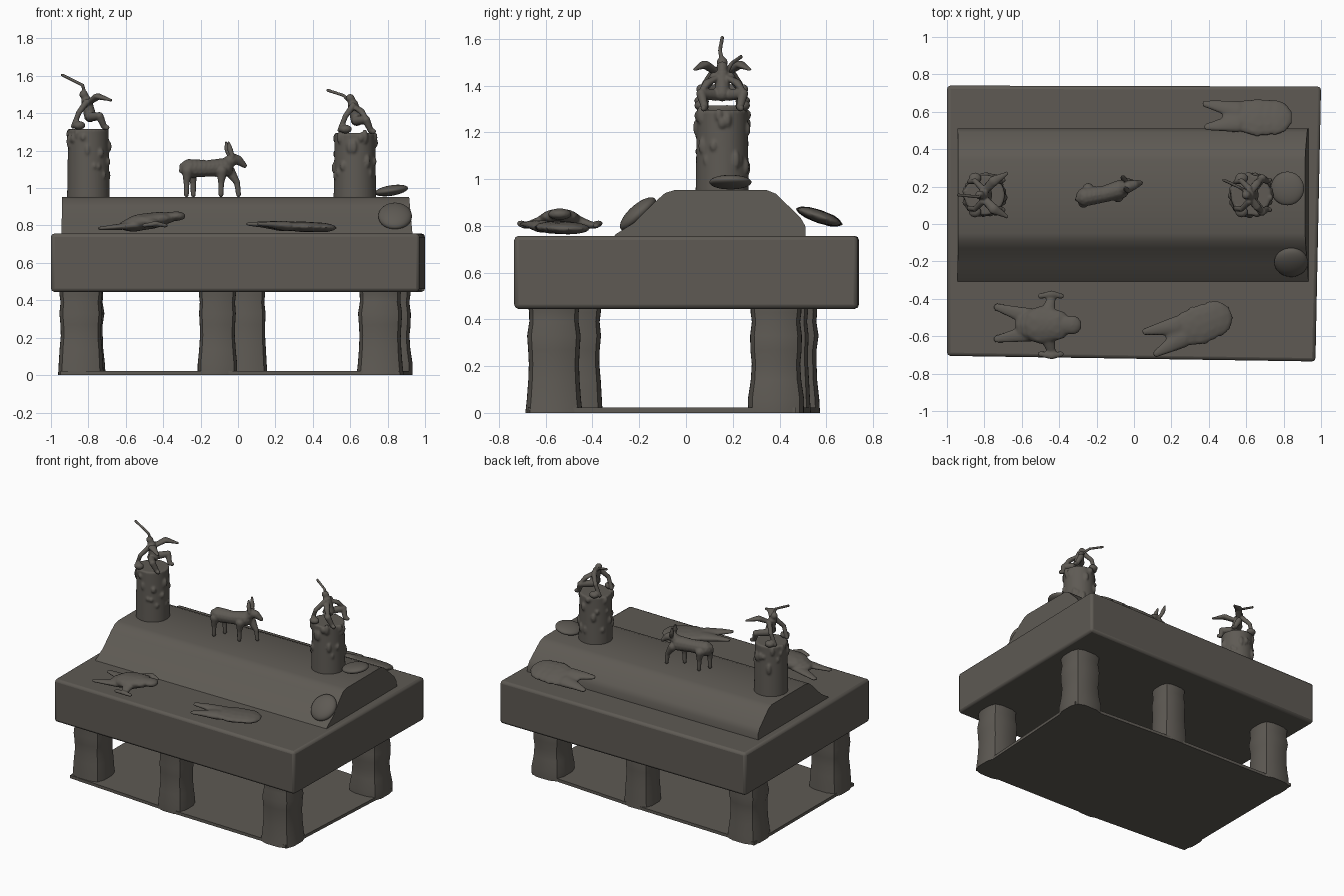
import bpy, bmesh, math, random
from mathutils import Vector, Matrix

if "Cube" in bpy.data.objects:
    bpy.data.objects.remove(bpy.data.objects["Cube"])

random.seed(4)
stone = bpy.data.materials.new("dark_stone")
stone.diffuse_color = (0.112, 0.102, 0.088, 1)
stone.use_nodes = True
stone.node_tree.nodes["Principled BSDF"].inputs["Base Color"].default_value = stone.diffuse_color


def finish(name, bm, bevel=0, voxel=0, angle=40):
    """Turn a bmesh into a named, shaded object with optional modifiers."""
    bmesh.ops.recalc_face_normals(bm, faces=bm.faces)
    me = bpy.data.meshes.new(name)
    bm.to_mesh(me)
    bm.free()
    ob = bpy.data.objects.new(name, me)
    bpy.context.collection.objects.link(ob)
    me.materials.append(stone)
    if bevel:
        m = ob.modifiers.new("bevel", 'BEVEL')
        m.width, m.segments = bevel, 2
    if voxel:
        m = ob.modifiers.new("fuse", 'REMESH')
        m.mode, m.voxel_size, m.use_smooth_shade = 'VOXEL', voxel, True
        m = ob.modifiers.new("soften", 'SMOOTH')
        m.factor, m.iterations = 0.5, 2
    else:
        bpy.ops.object.select_all(action='DESELECT')
        ob.select_set(True)
        bpy.context.view_layer.objects.active = ob
        bpy.ops.object.shade_smooth_by_angle(angle=math.radians(angle))
    return ob


def loft(bm, rings):
    """Skin a list of equal-length point rings and cap both ends."""
    vs = [[bm.verts.new(p) for p in r] for r in rings]
    n = len(vs[0])
    for a, b in zip(vs, vs[1:]):
        for i in range(n):
            bm.faces.new((a[i], a[(i + 1) % n], b[(i + 1) % n], b[i]))
    bm.faces.new(vs[0])
    bm.faces.new(vs[-1])


def ball(bm, c, s, sub=2, rot=Matrix()):
    mat = Matrix.Translation(c) @ rot @ Matrix.Diagonal((*s, 1))
    bmesh.ops.create_icosphere(bm, subdivisions=sub, radius=1, matrix=mat)


def limb(bm, pts, flat=1.0):
    """Tapered limb: overlapping balls along (x, y, z, radius) points."""
    for a, b in zip(pts, pts[1:]):
        pa, pb = Vector(a[:3]), Vector(b[:3])
        n = max(2, int((pb - pa).length / (0.45 * min(a[3], b[3]))))
        for i in range(n + 1):
            t = i / n
            r = a[3] + (b[3] - a[3]) * t
            ball(bm, pa.lerp(pb, t), (r, r, max(r * flat, 0.008) if flat < 1 else r))


# Table slab, slightly out of square
bm = bmesh.new()
corners = [(-1, -.705), (.97, -.735), (1, .735), (-1, .74)]
loft(bm, [[(x, y, z) for x, y in corners] for z in (.445, .757)])
finish("table_slab", bm, bevel=.018)

# Raised ridge on the slab, extruded along x
profile = [(-.32, .74), (-.30, .765), (-.22, .815), (-.13, .905), (-.09, .94), (-.05, .953),
           (.345, .953), (.385, .937), (.49, .835), (.51, .80), (.512, .74)]
bm = bmesh.new()
loft(bm, [[(x0 + (.953 - z) * k, y, z) for y, z in profile]
          for x0, k in ((-.94, -.02), (.915, .09))])
finish("ridge", bm, angle=45)

# Thin floor plate joining the legs
floor = [(-.95, -.59), (-.1, -.65), (.86, -.675), (.925, .47), (.05, .53), (-.945, .56)]
bm = bmesh.new()
loft(bm, [[(x, y, z) for x, y in floor] for z in (0, .022)])
finish("floor_plate", bm)

# Six rough legs
legs = [(-.84, -.475, .118), (-.11, -.555, .102), (.76, -.565, .118),
        (-.83, .455, .115), (.05, .43, .1), (.81, .385, .118)]
for n, (cx, cy, h) in enumerate(legs):
    bm = bmesh.new()
    rings = []
    for z, s in ((0, 1.05), (.06, 1.03), (.14, .97), (.21, .93), (.27, .95),
                 (.33, .98), (.39, .90), (.43, .95), (.46, .96)):
        s *= random.uniform(.97, 1.03)
        ring = []
        for i in range(16):
            a = math.tau * i / 16
            c, d = math.cos(a), math.sin(a)
            k = h * s / (c ** 4 + d ** 4) ** .25     # rounded square
            ring.append((cx + c * k, cy + d * k * .97, z))
        rings.append(ring)
    loft(bm, rings)
    finish("leg_%d" % (n + 1), bm, angle=50)

# Two candles with wax drips
candles = [("left", -.80, .155, 1.315), ("right", .625, .155, 1.295)]
for side, cx, cy, top in candles:
    bm = bmesh.new()
    h = top - .94
    bmesh.ops.create_cone(bm, cap_ends=True, segments=40, radius1=.114, radius2=.108, depth=h,
                          matrix=Matrix.Translation((cx, cy, .94 + h / 2)))
    for i in range(26):
        a = math.tau * (i * .618)
        z = top - .02 - random.random() ** 1.3 * .23
        r = random.uniform(.012, .02)
        ball(bm, (cx + .106 * math.cos(a), cy + .106 * math.sin(a), z),
             (r, r, r * random.uniform(1.2, 2.4)))
    finish(side + "_candle", bm, voxel=.007)


# Crouching winged figures holding a pole on the candles
def figure(name, loc, pole, wing, lean):
    bm = bmesh.new()
    limb(bm, [(.01, 0, .07, .034), (lean, 0, .15, .03)])                  # torso
    limb(bm, [(lean, 0, .16, .02), (lean - .015, 0, .185, .024)])         # head
    for s in (-1, 1):
        limb(bm, [(.01, s * .03, .065, .026), (.06, s * .09, .07, .022),
                  (.085, s * .075, .012, .016), (.1, s * .08, .008, .014)])   # legs
        limb(bm, [(lean, s * .035, .145, .018), (-.05, s * .075, .09, .015),
                  (-.08, s * .07, .015, .014)])                           # arms
        limb(bm, [(lean + .01, s * .02, .14, .02), *[(x, s * y, z, r) for x, y, z, r in wing]], .6)
        ball(bm, (-.05, s * .09, .02), (.035, .03, .024))                 # feet mounds
    limb(bm, [(lean, .01, .15, .012), (*pole[0], .009), (*pole[1], .009)])    # pole
    ob = finish(name, bm, voxel=.005)
    ob.location = loc


figure("left_winged_figure", (-.80, .155, 1.315), [(-.03, -.01, .235), (-.14, 0, .29)],
       [(.05, .075, .175, .028), (.12, .115, .155, .01)], -.01)
figure("right_winged_figure", (.625, .155, 1.295), [(-.06, .04, .2), (-.145, .08, .228)],
       [(.03, .06, .12, .022), (.06, .09, .08, .012)], -.01)

# Standing long-eared animal between the candles
bm = bmesh.new()
limb(bm, [(-.26, .145, 1.105, .052), (-.16, .16, 1.105, .046), (-.075, .185, 1.11, .052)])
limb(bm, [(-.07, .187, 1.12, .04), (-.03, .2, 1.155, .033), (.0, .21, 1.15, .026), (.035, .22, 1.12, .014)])
for x, y, k in ((-.27, .115, -.005), (-.245, .19, .005), (-.085, .145, -.005), (-.045, .22, .04)):
    limb(bm, [(x, y, 1.09, .03), (x + k, y, 1.03, .017), (x + k * 1.2, y, .965, .014)])
for x, y in ((-.03, .175), (-.045, .235)):
    limb(bm, [(x, y, 1.17, .012), (x - .012, y + .01, 1.205, .016), (x - .02, y + .02, 1.245, .007)])
limb(bm, [(-.30, .135, 1.12, .014), (-.308, .13, 1.09, .009)])
finish("standing_animal", bm, voxel=.006)


# Flat offerings with two prongs, modelled pointing left and then placed
def offering(name, loc, rot):
    bm = bmesh.new()
    limb(bm, [(.14, 0, 0, .1), (.05, 0, 0, .108), (-.06, .01, 0, .085)], .27)
    limb(bm, [(-.06, .04, 0, .055), (-.15, .06, .005, .036), (-.225, .075, .005, .022)], .5)
    limb(bm, [(-.06, -.03, 0, .055), (-.15, -.045, .005, .036), (-.215, -.055, .005, .022)], .5)
    ob = finish(name, bm, voxel=.008)
    ob.location = loc
    ob.rotation_euler = [math.radians(a) for a in rot]


offering("back_offering", (.61, .57, .84), (-19, 0, 0))
offering("front_offering", (.30, -.56, .795), (0, 2, 22))

# Shelled creature lying on the front left
bm = bmesh.new()
limb(bm, [(-.56, -.54, .80, .08), (-.49, -.54, .822, .105), (-.42, -.54, .838, .085)], .42)
limb(bm, [(-.40, -.54, .845, .05), (-.33, -.54, .85, .052)], .5)           # head
for s in (-1, 1):
    limb(bm, [(-.46, -.54 + s * .07, .82, .04), (-.44, -.54 + s * .145, .80, .022)], .6)
    limb(bm, [(-.50, -.54 + s * .155, .80, .016), (-.44, -.54 + s * .165, .81, .02),
              (-.39, -.54 + s * .155, .80, .016)], .7)                     # flippers
    limb(bm, [(-.55, -.54 + s * .04, .80, .05), (-.73, -.54 + s * .085 + .01, .785, .022)], .45)
finish("shelled_creature", bm, voxel=.007)

# Two smooth round stones
bm = bmesh.new()
ball(bm, (.84, -.205, .85), (.09, .098, .04), 4, Matrix.Rotation(math.radians(42), 4, 'X'))
finish("slope_stone", bm, angle=60)
bm = bmesh.new()
ball(bm, (.82, .19, .987), (.09, .09, .028), 4, Matrix.Rotation(math.radians(-9), 4, 'Y'))
finish("ridge_stone", bm, angle=60)
